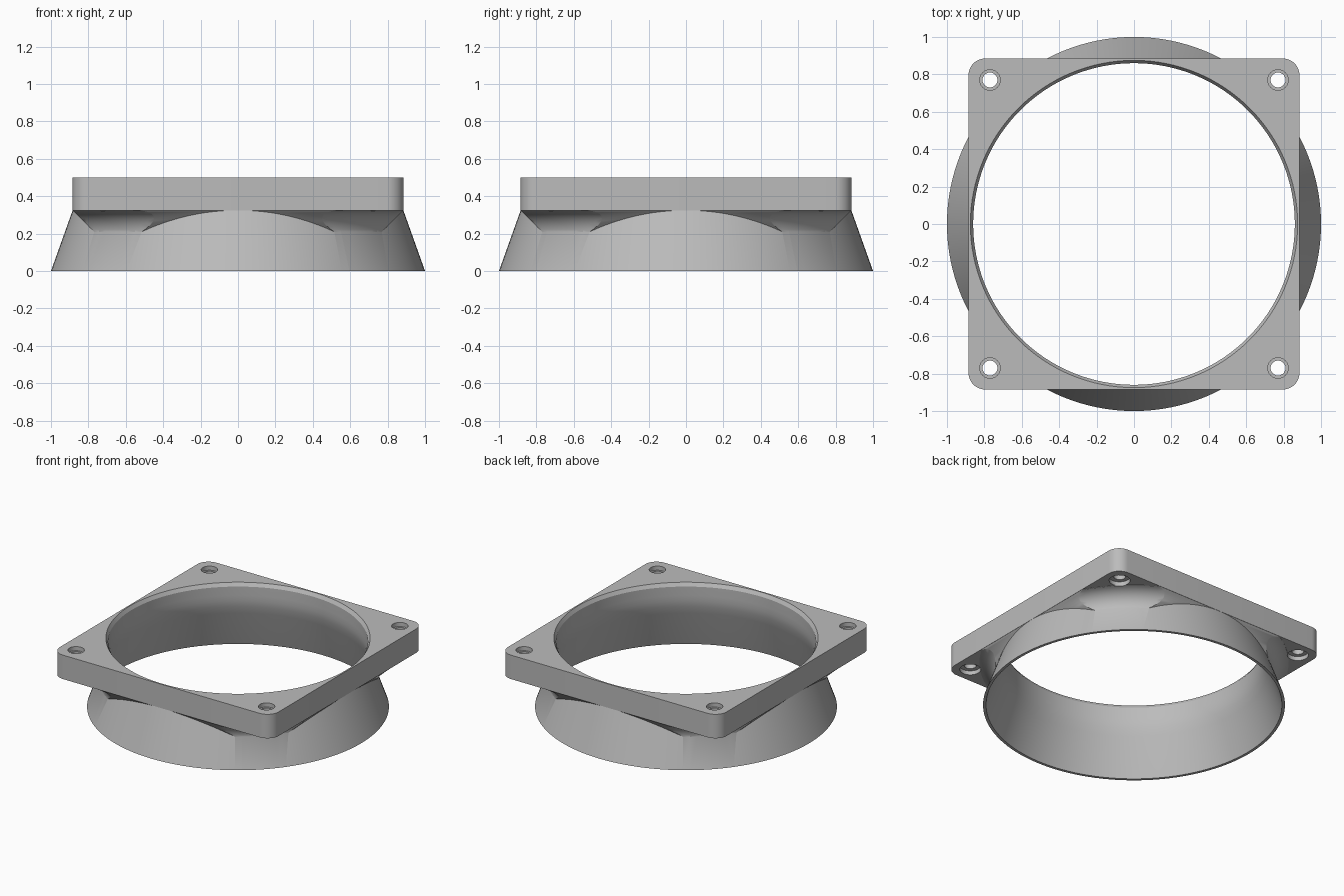
import bpy, bmesh, math

cube = bpy.data.objects.get("Cube")
if cube:
    bpy.data.objects.remove(cube, do_unlink=True)

grey = bpy.data.materials.new("matte_grey")
grey.use_nodes = True
GREY = (0.5, 0.5, 0.5, 1)
grey.diffuse_color = GREY
grey.node_tree.nodes["Principled BSDF"].inputs["Base Color"].default_value = GREY

HALF, UNDER, TOP = 0.885, 0.325, 0.5
SEGMENTS = 128


def loft(name, rings):
    """Closed solid through a stack of equal-length rings."""
    bm = bmesh.new()
    loops = [[bm.verts.new(p) for p in ring] for ring in rings]
    n = len(loops[0])
    for a, b in zip(loops, loops[1:]):
        for i in range(n):
            j = (i + 1) % n
            bm.faces.new((a[i], a[j], b[j], b[i]))
    bm.faces.new(loops[0][::-1])
    bm.faces.new(loops[-1])
    bmesh.ops.recalc_face_normals(bm, faces=bm.faces)
    mesh = bpy.data.meshes.new(name)
    bm.to_mesh(mesh)
    bm.free()
    mesh.materials.append(grey)
    obj = bpy.data.objects.new(name, mesh)
    bpy.context.collection.objects.link(obj)
    return obj


def turned(name, profile, n=SEGMENTS, centre=(0, 0)):
    """Solid of revolution from (radius, height) pairs."""
    angles = [math.tau * i / n for i in range(n)]
    return loft(name, [[(centre[0] + r * math.cos(a), centre[1] + r * math.sin(a), z)
                        for a in angles] for r, z in profile])


def square(half, z, radius=0.0, steps=1):
    """Square ring, optionally with rounded corners."""
    ring = []
    for k, (sx, sy) in enumerate(((1, 1), (-1, 1), (-1, -1), (1, -1))):
        for i in range(steps):
            a = math.pi / 2 * (k + (i / (steps - 1) if steps > 1 else 0.5))
            ring.append((sx * (half - radius) + radius * math.cos(a),
                         sy * (half - radius) + radius * math.sin(a), z))
    return ring


def combine(target, other, operation):
    mod = target.modifiers.new(operation.title(), 'BOOLEAN')
    mod.operation, mod.solver, mod.object = operation, 'EXACT', other
    bpy.context.view_layer.objects.active = target
    bpy.ops.object.modifier_apply(modifier=mod.name)
    bpy.data.objects.remove(other, do_unlink=True)


# Square mounting plate with rounded corners
adapter = loft("duct_adapter", [square(HALF, z, 0.09, 10) for z in (UNDER, TOP)])

# Flared skirt, continued up into the plate
slope = 0.116 / UNDER
skirt = turned("skirt", [(1, 0), (1 - slope * 0.4, 0.4)])

# Filleted corner supports, trimmed by a 45 degree taper
R = 0.12
arc = [math.radians(180 - 8 * i) for i in range(11)]
fillet = [(1.045 + R * math.cos(a), 0.205 + R * math.sin(a)) for a in arc]
support = turned("corner_supports", [(0.925, 0.19)] + fillet + [(fillet[-1][0], 0.4)])
taper = loft("taper", [square(HALF - 0.001 - UNDER + z, z) for z in (0.15, UNDER)]
             + [square(HALF - 0.001, 0.45)])
combine(support, taper, 'INTERSECT')

combine(adapter, skirt, 'UNION')
combine(adapter, support, 'UNION')

# Air passage with a chamfered upper lip
bore = turned("bore", [(0.983, -0.01), (0.98, 0), (0.885, 0.27), (0.868, 0.325),
                       (0.861, 0.37), (0.86, 0.41), (0.86, 0.475), (0.875, TOP),
                       (0.881, TOP + 0.01)])
combine(adapter, bore, 'DIFFERENCE')

# Screw holes recessed at both ends
for sx in (-1, 1):
    for sy in (-1, 1):
        hole = turned("screw_hole", [(0.07, UNDER - 0.02), (0.07, UNDER + 0.03),
                                     (0.04, UNDER + 0.03), (0.04, TOP - 0.03),
                                     (0.055, TOP - 0.03), (0.055, TOP + 0.02)],
                      32, (sx * 0.77, sy * 0.77))
        combine(adapter, hole, 'DIFFERENCE')

bpy.ops.object.select_all(action='DESELECT')
adapter.select_set(True)
bpy.context.view_layer.objects.active = adapter
bpy.ops.object.shade_smooth_by_angle(angle=math.radians(25))
